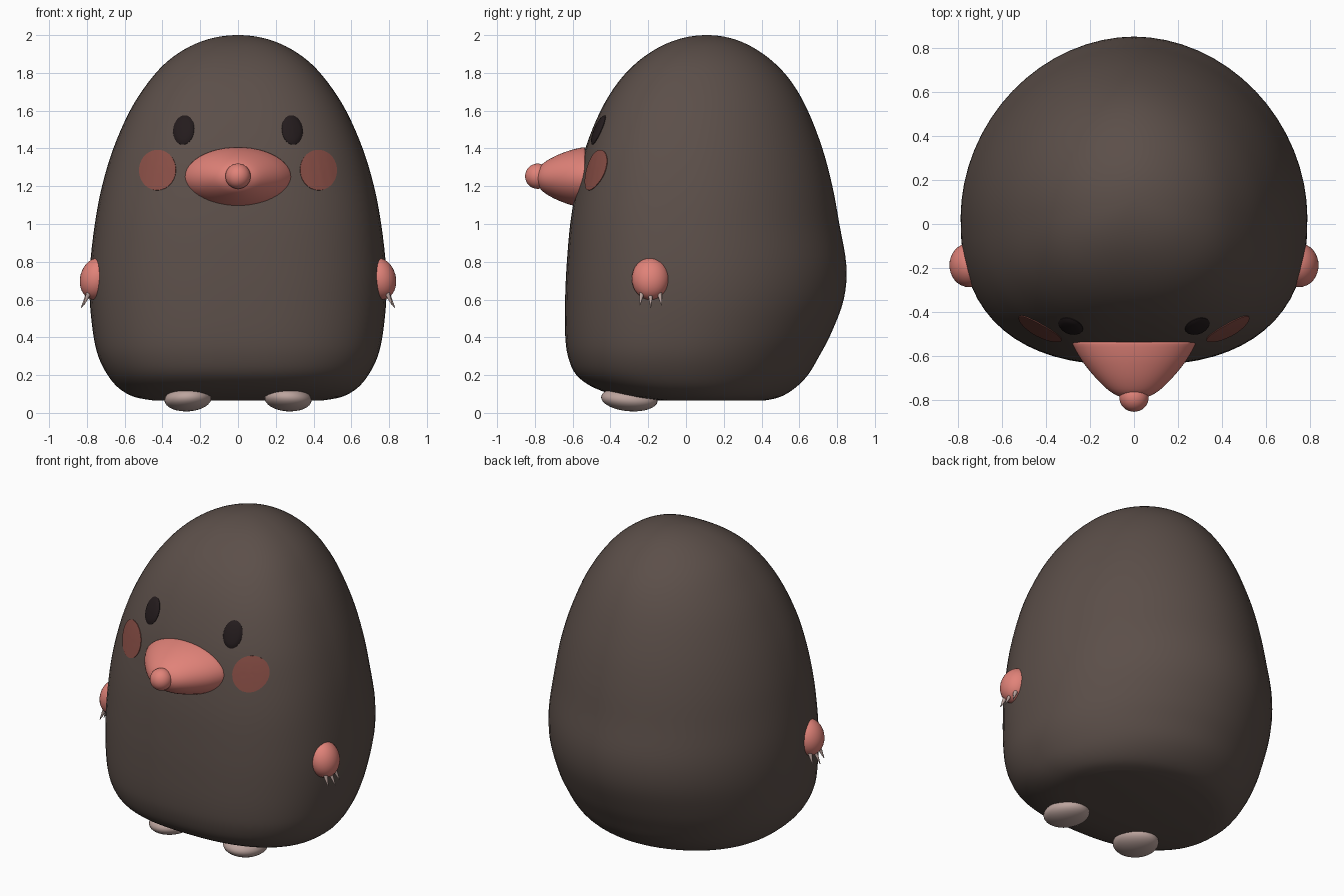
import bpy, bmesh, math
from mathutils import Vector, Matrix
from mathutils.bvhtree import BVHTree

cube = bpy.data.objects.get("Cube")
if cube:
    bpy.data.objects.remove(cube, do_unlink=True)


def material(name, rgb, rough=0.7):
    m = bpy.data.materials.new(name)
    m.use_nodes = True
    m.diffuse_color = (*rgb, 1)
    bsdf = m.node_tree.nodes["Principled BSDF"]
    bsdf.inputs["Base Color"].default_value = (*rgb, 1)
    bsdf.inputs["Roughness"].default_value = rough
    return m


FUR = material("brown fur", (0.106, 0.078, 0.067))
PINK = material("pink skin", (0.75, 0.225, 0.19))
BLUSH = material("cheek blush", (0.25, 0.077, 0.061))
EYE = material("dark eye", (0.017, 0.011, 0.012))
CLAW = material("pale claw", (0.50, 0.37, 0.34))


def finish(name, bm, mat):
    """Turn a bmesh into a smooth shaded object."""
    bmesh.ops.recalc_face_normals(bm, faces=bm.faces)
    mesh = bpy.data.meshes.new(name)
    bm.to_mesh(mesh)
    bm.free()
    mesh.materials.append(mat)
    ob = bpy.data.objects.new(name, mesh)
    bpy.context.collection.objects.link(ob)
    bpy.ops.object.select_all(action="DESELECT")
    ob.select_set(True)
    bpy.context.view_layer.objects.active = ob
    bpy.ops.object.shade_smooth_by_angle(angle=math.radians(50))


def catmull(rows, steps):
    """Smooth curve through all rows except the first and last guide rows."""
    out = []
    for a, b, c, d in zip(rows, rows[1:], rows[2:], rows[3:]):
        for i in range(steps):
            t = i / steps
            out.append([q + t / 2 * (r - p + t * (2*p - 5*q + 4*r - s + t * (3*(q - r) + s - p)))
                        for p, q, r, s in zip(a, b, c, d)])
    return out + [list(rows[-2])]


def loft(rings):
    """Join equal rings of points and cap both ends."""
    bm = bmesh.new()
    loops = [[bm.verts.new(p) for p in ring] for ring in rings]
    for lo, hi in zip(loops, loops[1:]):
        for i in range(len(lo)):
            j = (i + 1) % len(lo)
            bm.faces.new((lo[i], lo[j], hi[j], hi[i]))
    bm.faces.new(loops[0])
    bm.faces.new(loops[-1])
    bmesh.ops.recalc_face_normals(bm, faces=bm.faces)
    bm.normal_update()
    return bm


def power(v, e):
    return math.copysign(abs(v) ** e, v)


# Body: height, half width, front y, back y
PROFILE = [
    (.066, .45, -.15, .42), (.085, .55, -.33, .50), (.13, .63, -.48, .575),
    (.2, .69, -.58, .645), (.3, .74, -.625, .705), (.42, .767, -.64, .768),
    (.6, .785, -.64, .835), (.78, .783, -.632, .849), (1.0, .758, -.613, .812),
    (1.2, .72, -.58, .775), (1.4, .66, -.533, .722), (1.6, .572, -.452, .645),
    (1.75, .475, -.36, .56), (1.86, .375, -.255, .46), (1.94, .255, -.135, .345),
    (1.985, .132, -.015, .232), (2.0, .002, .108, .112),
]
z, w, f, b = PROFILE[-2]
rows = catmull([PROFILE[0]] + PROFILE + [(z, -w, b, f)], 4)


def body_ring(z, w, front, back, n=64):
    """Egg shaped section, squarer at the front than at the back."""
    cy = front + 0.45 * (back - front)
    ring = []
    for i in range(n):
        a = 2 * math.pi * i / n
        c, s = math.cos(a), math.sin(a)
        e, depth = (0.8, cy - front) if s < 0 else (1.03, back - cy)
        ring.append((w * power(c, e), cy + depth * power(s, e), z))
    return ring


body_bm = loft([body_ring(*r) for r in rows])
surface = BVHTree.FromBMesh(body_bm)
finish("body", body_bm, FUR)


def patch(name, mat, cx, cz, rx, rz, tilt, lift, dome):
    """Rounded disc that follows the front of the body."""
    n, levels, rings = 32, 6, []
    for k in range(levels + 2):
        t = max(0.02, min(1, 1 - (k - 1) / levels))
        ring = []
        for i in range(n):
            a = 2 * math.pi * i / n
            u, v = rx * t * math.cos(a), rz * t * math.sin(a)
            x = cx + u * math.cos(tilt) - v * math.sin(tilt)
            h = cz + u * math.sin(tilt) + v * math.cos(tilt)
            hit, normal, _, _ = surface.ray_cast(Vector((x, -3, h)), Vector((0, 1, 0)))
            rise = -0.004 if k == 0 else lift + dome * math.sqrt(max(0, 1 - t * t))
            ring.append(hit + normal * rise)
        rings.append(ring)
    finish(name, loft(rings), mat)


def ellipsoid(name, mat, centre, radii, rot=(0, 0, 0), seg=32):
    bm = bmesh.new()
    bmesh.ops.create_uvsphere(bm, u_segments=seg, v_segments=seg // 2, radius=1)
    turn = Matrix.Identity(4)
    for angle, axis in zip(rot, "XYZ"):
        turn = Matrix.Rotation(angle, 4, axis) @ turn
    bm.transform(Matrix.Translation(centre) @ turn @ Matrix.Diagonal((*radii, 1)))
    finish(name, bm, mat)


def spike(name, mat, base, tip, radius):
    base, tip = Vector(base), Vector(tip)
    way = tip - base
    bm = bmesh.new()
    bmesh.ops.create_cone(bm, cap_ends=True, segments=12, radius1=radius,
                          radius2=radius * 0.12, depth=way.length)
    turn = way.to_track_quat("Z", "Y").to_matrix().to_4x4()
    bm.transform(Matrix.Translation((base + tip) / 2) @ turn)
    finish(name, bm, mat)


# Snout: y, half width, half height
SNOUT = [(-.535, .272, .155), (-.545, .28, .16), (-.62, .237, .142), (-.70, .172, .110),
         (-.76, .108, .072), (-.79, .05, .03)]
snout_rows = catmull([SNOUT[0]] + SNOUT + [SNOUT[-1]], 4)
finish("snout", loft([[(rx * math.cos(a), y, 1.246 + rz * math.sin(a))
                       for a in (2 * math.pi * i / 48 for i in range(48))]
                      for y, rx, rz in snout_rows]), PINK)
ellipsoid("nose_tip", PINK, (0, -.785, 1.253), (.067, .067, .067))

# Mirrored parts
for side, s in (("left", 1), ("right", -1)):
    patch(side + "_eye", EYE, s * .287, 1.497, .055, .078, s * .14, .003, .014)
    patch(side + "_cheek", BLUSH, s * .425, 1.285, .097, .107, s * .1, .004, 0)
    ellipsoid(side + "_hand", PINK, (s * .748, -.187, .71), (.088, .1, .113), (0, s * -.25, 0))
    for i in (-1, 0, 1):
        y = -.187 + i * .045
        drop = .012 * abs(i)
        spike(f"{side}_claw_{i + 2}", CLAW, (s * .785, y, .645),
              (s * (.83 - drop), y + i * .013, .556 + drop), .016)
    ellipsoid(side + "_foot", CLAW, (s * .265, -.30, .073), (.125, .15, .064), (-.08, s * .06, 0))
